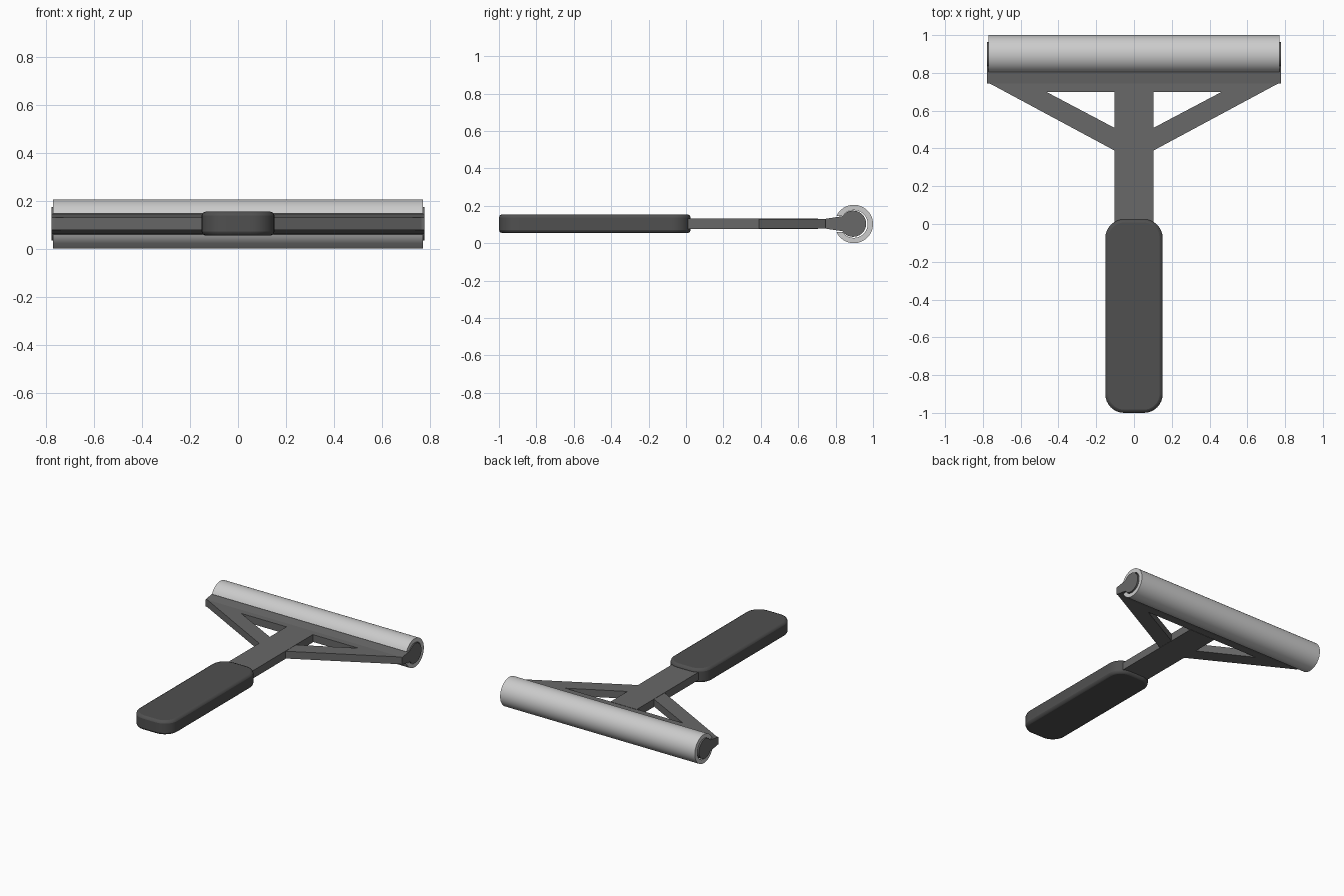
import bpy, bmesh
from math import sin, cos, asin, pi, radians
from mathutils import Matrix

if "Cube" in bpy.data.objects:
    bpy.data.objects.remove(bpy.data.objects["Cube"])

CZ = 0.104                      # mid height of handle and frame
HY = 0.8975                     # roller axis, y
ALONG_X = Matrix(((0, 0, 1, 0), (1, 0, 0, 0), (0, 1, 0, 0), (0, 0, 0, 1)))


def material(name, v):
    m = bpy.data.materials.new(name)
    m.diffuse_color = (v, v, v, 1)
    m.use_nodes = True
    m.node_tree.nodes["Principled BSDF"].inputs["Base Color"].default_value = m.diffuse_color
    return m


GRIP = material("dark_rubber", 0.08)
FRAME = material("grey_plastic", 0.14)
TUBE = material("light_tube", 0.55)


def arc(cx, cy, r, a0, a1, n):
    return [(cx + r * cos(a0 + (a1 - a0) * i / n),
             cy + r * sin(a0 + (a1 - a0) * i / n)) for i in range(n + 1)]


def prism(name, pts, lo, hi, mat, matrix=None):
    """Extrude a closed 2D outline from lo to hi."""
    bm = bmesh.new()
    face = bm.faces.new([bm.verts.new((x, y, lo)) for x, y in pts])
    ext = bmesh.ops.extrude_face_region(bm, geom=[face])
    for v in ext["geom"]:
        if isinstance(v, bmesh.types.BMVert):
            v.co.z = hi
    if matrix:
        bm.transform(matrix)
    bmesh.ops.recalc_face_normals(bm, faces=bm.faces)
    me = bpy.data.meshes.new(name)
    bm.to_mesh(me)
    bm.free()
    me.materials.append(mat)
    ob = bpy.data.objects.new(name, me)
    bpy.context.collection.objects.link(ob)
    return ob


def smooth(ob, angle=25):
    bpy.ops.object.select_all(action='DESELECT')
    ob.select_set(True)
    bpy.context.view_layer.objects.active = ob
    bpy.ops.object.shade_smooth_by_angle(angle=radians(angle))


# Grip: rounded rectangle with chamfered rims
r, w, y0, y1 = 0.1, 0.152, -1.0, 0.025
outline = []
for k, (x, y) in enumerate([(w - r, y1 - r), (r - w, y1 - r),
                            (r - w, y0 + r), (w - r, y0 + r)]):
    outline += arc(x, y, r, k * pi / 2, (k + 1) * pi / 2, 8)
grip = prism("grip", outline, CZ - 0.05, CZ + 0.05, GRIP)
bev = grip.modifiers.new("rim", 'BEVEL')
bev.width, bev.segments = 0.017, 2
bev.limit_method, bev.angle_limit = 'ANGLE', radians(50)
smooth(grip)

# Shaft
prism("shaft", [(-0.104, -0.02), (0.104, -0.02), (0.104, 0.705), (-0.104, 0.705)],
      CZ - 0.028, CZ + 0.028, FRAME)

# Crossbar and diagonal brace, mirrored
brace = prism("brace_frame", [(0.09, 0.382), (0.775, 0.75), (0, 0.75), (0, 0.70),
                              (0.465, 0.70), (0.09, 0.502)],
              CZ - 0.026, CZ + 0.026, FRAME)
brace.modifiers.new("mirror", 'MIRROR').use_clip = True

# Head: flaring neck running into a round core
neck = [(0.745, CZ + 0.026), (0.745, CZ - 0.026)]
core = arc(HY - 0.004, CZ, 0.07, radians(-145), radians(145), 36)
head = prism("head_core", neck + core, -0.777, 0.777, FRAME, ALONG_X)
smooth(head)

# Slotted tube clipped over the core
R, ri, slot = 0.1025, 0.074, 0.043
ao, ai = pi - asin(slot / R), pi - asin(slot / ri)
ring = arc(HY, R, R, -ao, ao, 48) + arc(HY, R, ri, ai, -ai, 40)
smooth(prism("slotted_tube", ring, -0.77, 0.77, TUBE, ALONG_X))
